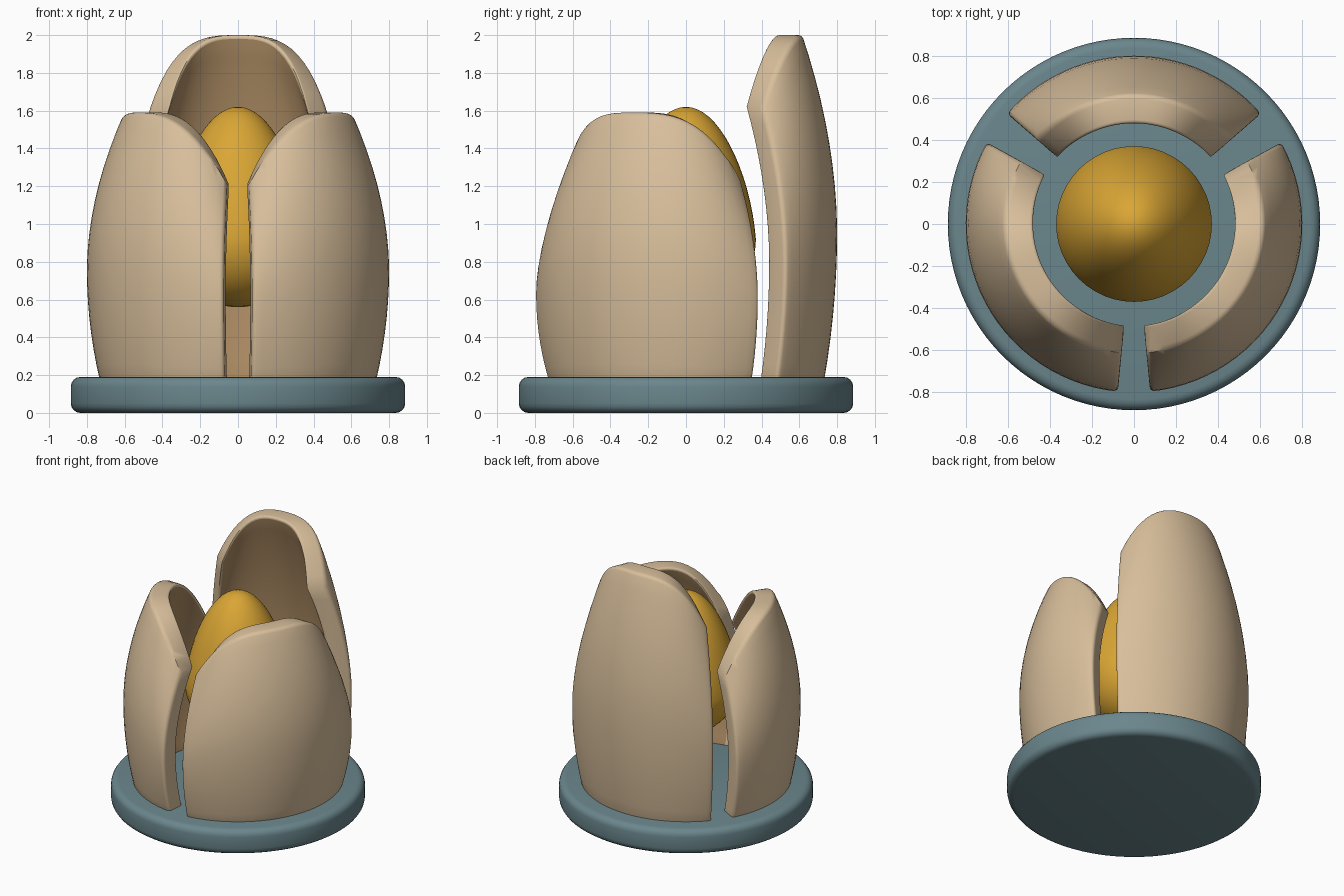
import bpy, bmesh, math

if "Cube" in bpy.data.objects:
    bpy.data.objects.remove(bpy.data.objects["Cube"])


def material(name, color):
    m = bpy.data.materials.new(name)
    m.use_nodes = True
    m.diffuse_color = (*color, 1)
    m.node_tree.nodes["Principled BSDF"].inputs["Base Color"].default_value = (*color, 1)
    return m


cream = material("cream petal", (0.69, 0.52, 0.33))
tan = material("tan petal lining", (0.43, 0.27, 0.13))
gold = material("gold core", (0.70, 0.38, 0.035))
teal = material("slate teal base", (0.145, 0.24, 0.265))


def finish(bm, name, *mats):
    bmesh.ops.recalc_face_normals(bm, faces=bm.faces)
    mesh = bpy.data.meshes.new(name)
    bm.to_mesh(mesh)
    bm.free()
    for m in mats:
        mesh.materials.append(m)
    ob = bpy.data.objects.new(name, mesh)
    bpy.context.collection.objects.link(ob)
    bpy.ops.object.select_all(action="DESELECT")
    ob.select_set(True)
    bpy.context.view_layer.objects.active = ob
    bpy.ops.object.shade_smooth_by_angle(angle=math.radians(35))
    return ob


def bevel_sharp(bm, width):
    sharp = [e for e in bm.edges if e.calc_face_angle(0) > math.radians(50)]
    bmesh.ops.bevel(bm, geom=sharp, offset=width, segments=4, profile=0.5,
                    affect="EDGES", material=0, clamp_overlap=True)


# Round base plate
BASE_TOP = 0.19
bm = bmesh.new()
bmesh.ops.create_cone(bm, cap_ends=True, segments=96, radius1=0.885, radius2=0.885, depth=BASE_TOP)
bmesh.ops.translate(bm, verts=bm.verts, vec=(0, 0, BASE_TOP / 2))
bevel_sharp(bm, 0.05)
finish(bm, "base_plate", teal)

# Egg-shaped core, narrower towards the top
bm = bmesh.new()
bmesh.ops.create_uvsphere(bm, u_segments=48, v_segments=32, radius=1)
for v in bm.verts:
    z = v.co.z
    width = 0.37 * (1 - 0.15 * max(z, 0))
    v.co = (v.co.x * width, v.co.y * width, 0.92 + z * (0.70 if z > 0 else 0.36))
finish(bm, "core", gold)


# Petals: curved shells whose top drops towards both sides
def petal_radius(t):
    if t < 0.43:
        return 0.80 - 0.07 * ((0.43 - t) / 0.43) ** 2
    return 0.80 - 0.185 * ((t - 0.43) / 0.57) ** 1.9


def petal(name, start, end, top, thickness=0.142, foot=0.165):
    mid, half = (start + end) / 2, (end - start) / 2
    bm = bmesh.new()
    bmesh.ops.create_grid(bm, x_segments=28, y_segments=16, size=1)
    for v in bm.verts:
        s, t = v.co.x, (v.co.y + 1) / 2
        a, r = math.radians(mid + half * s), petal_radius(t)
        height = top - 0.38 * abs(s) ** 3
        v.co = (r * math.cos(a), r * math.sin(a), foot + t * (height - foot))
    # Thicken towards the centre, lining the inner faces
    made = bmesh.ops.extrude_face_region(bm, geom=bm.faces[:], use_keep_orig=True)["geom"]
    for g in made:
        if isinstance(g, bmesh.types.BMVert):
            k = 1 - thickness / math.hypot(g.co.x, g.co.y)
            g.co.x *= k
            g.co.y *= k
        elif isinstance(g, bmesh.types.BMFace):
            g.material_index = 1
    bmesh.ops.recalc_face_normals(bm, faces=bm.faces)
    bevel_sharp(bm, 0.022)
    finish(bm, name, cream, tan)


petal("back_petal", 41, 139, 2.0)
petal("left_petal", -84.5, 29, 1.59)
petal("right_petal", 151, 264.5, 1.59)
